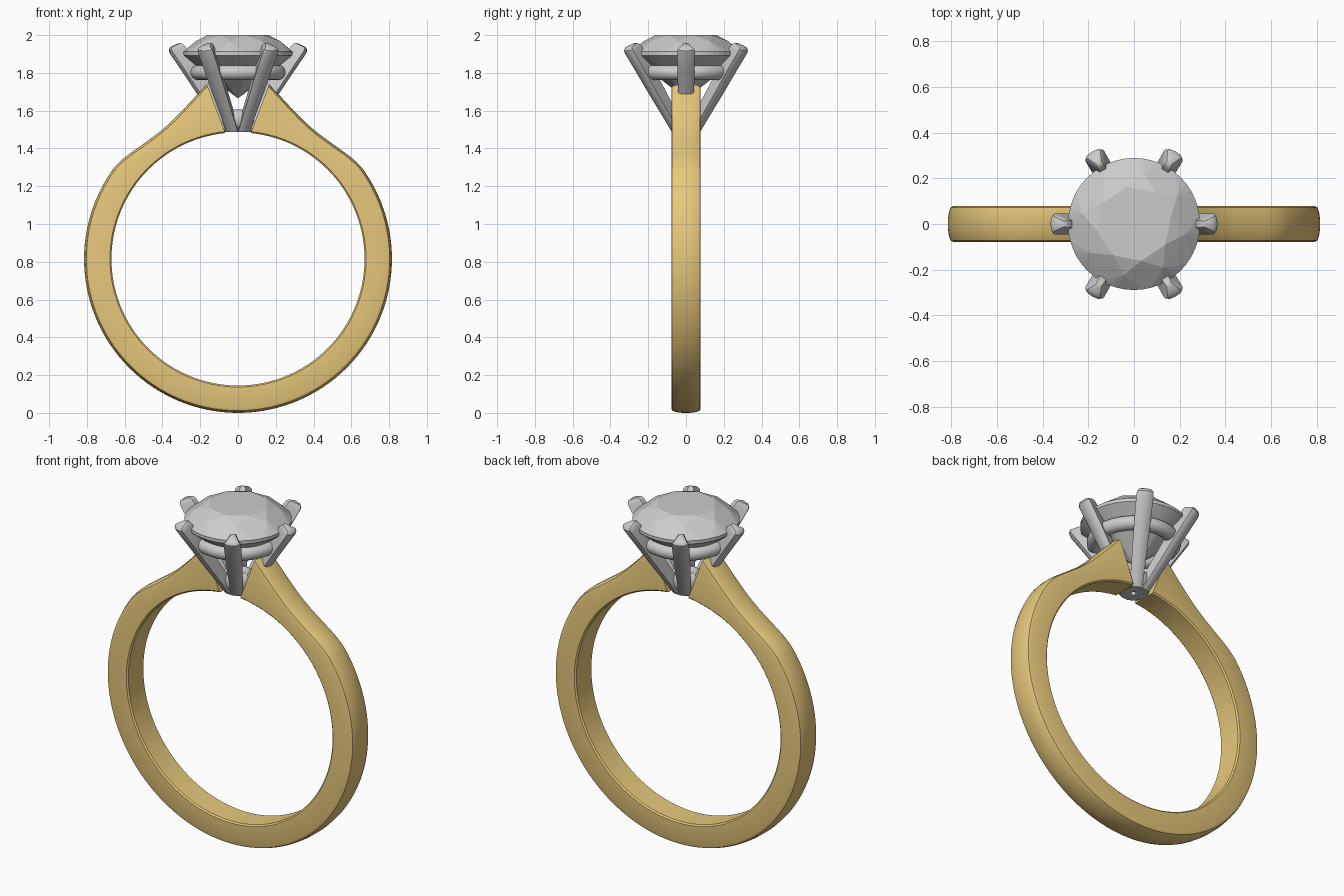
import bpy, bmesh
from math import sin, cos, pi, radians, atan2
from mathutils import Vector

if "Cube" in bpy.data.objects:
    bpy.data.objects.remove(bpy.data.objects["Cube"])


def finish(bm, name, smooth=True, mat=None):
    bmesh.ops.recalc_face_normals(bm, faces=bm.faces)
    me = bpy.data.meshes.new(name)
    bm.to_mesh(me)
    bm.free()
    ob = bpy.data.objects.new(name, me)
    bpy.context.collection.objects.link(ob)
    if mat:
        me.materials.append(mat)
    if smooth:
        bpy.ops.object.select_all(action='DESELECT')
        ob.select_set(True)
        bpy.context.view_layer.objects.active = ob
        bpy.ops.object.shade_smooth_by_angle(angle=radians(35))
    return ob


def loft(bm, sections, closed=False):
    rings = [[bm.verts.new(p) for p in s] for s in sections]
    n = len(rings[0])
    pairs = list(zip(rings, rings[1:])) + ([(rings[-1], rings[0])] if closed else [])
    for a, b in pairs:
        for i in range(n):
            j = (i + 1) % n
            bm.faces.new((a[i], a[j], b[j], b[i]))
    if not closed:
        bm.faces.new(rings[0])
        bm.faces.new(rings[-1])


def catmull(pts, steps):
    out = []
    for i in range(1, len(pts) - 2):
        a, b, c, d = pts[i - 1:i + 3]
        for k in range(steps):
            t = k / steps
            out.append(0.5 * (2 * b + (c - a) * t + (2 * a - 5 * b + 4 * c - d) * t * t
                              + (3 * b - a - 3 * c + d) * t ** 3))
    return out + [pts[-2]]


gold = bpy.data.materials.new("gold")
gold.diffuse_color = (0.80, 0.58, 0.20, 1)
gold.use_nodes = True
gold.node_tree.nodes["Principled BSDF"].inputs["Base Color"].default_value = gold.diffuse_color

# Band: circular shank whose shoulders sweep up to the setting
CZ, R_IN, R_OUT = 0.815, 0.67, 0.815
circle = [Vector((R_OUT * cos(radians(a)), R_OUT * sin(radians(a)))) for a in range(-90, 37, 3)]
shoulder = [Vector((x, z - CZ)) for x, z in
            ((0.60, 1.352), (0.50, 1.425), (0.41, 1.492), (0.32, 1.575), (0.165, 1.74), (0.05, 1.86))]
outer = circle[:-1] + catmull([circle[-2], circle[-1]] + shoulder, 5)
half = []
for o in outer:
    ang = atan2(o.y, o.x)
    if ang > radians(60):                      # slant the end face to follow the side prong
        ang += (ang - radians(60)) * 0.22
    half.append((Vector((cos(ang), sin(ang))) * R_IN, o))
flip = lambda v: Vector((-v.x, v.y))
path = [(flip(i), flip(o)) for i, o in reversed(half[1:])] + half
# (drop below the outer edge, half width)
edge = [(0.026, 0.078), (0.012, 0.073), (0.005, 0.055), (0.0, 0.02)]
sections = []
for i, o in path:
    d = (o - i).normalized()
    right = [(i, 0.070), (i + d * 0.008, 0.078)] + [(o - d * h, w) for h, w in edge]
    sections.append([(p.x, w, p.y + CZ) for p, w in right]
                    + [(p.x, -w, p.y + CZ) for p, w in reversed(right)])
bm = bmesh.new()
loft(bm, sections)
finish(bm, "band", mat=gold)

# Prongs: wedge section, narrow inside and rounded outside, with domed tips
wedge = [(-0.042, -0.016), (-0.005, -0.033), (0.022, -0.047), (0.034, -0.030), (0.038, 0),
         (0.034, 0.030), (0.022, 0.047), (-0.005, 0.033), (-0.042, 0.016)]
spine = [(0.048, 1.487, 0.75), (0.10, 1.58, 0.8), (0.185, 1.71, 0.9), (0.255, 1.82, 0.97),
         (0.322, 1.92, 1.0), (0.331, 1.934, 0.93), (0.336, 1.943, 0.72), (0.338, 1.947, 0.35)]
for k in range(6):
    ca, sa = cos(k * pi / 3), sin(k * pi / 3)
    bm = bmesh.new()
    secs = []
    for n, (r, z, s) in enumerate(spine):
        tilt = 0.0 if n == 0 else -0.5         # base is cut level, the rest square to the spine
        sec = []
        for u, w in wedge:
            rr, zz, ww = r + u * s, z + u * s * tilt, w * s
            sec.append((rr * ca - ww * sa, rr * sa + ww * ca, zz))
        secs.append(sec)
    loft(bm, secs)
    finish(bm, f"prong_{k + 1}")


# Gallery rails: upper seat ring and small base ring
def rail(name, r, z, a, b):
    bm = bmesh.new()
    loft(bm, [[((r + a * cos(t * pi / 8)) * cos(s * pi / 32), (r + a * cos(t * pi / 8)) * sin(s * pi / 32),
                z + b * sin(t * pi / 8)) for t in range(16)] for s in range(64)], closed=True)
    finish(bm, name)


rail("seat_ring", 0.212, 1.802, 0.042, 0.040)
rail("base_ring", 0.055, 1.555, 0.035, 0.050)


# Round brilliant stone: convex hull of facet corners
def corners(n, r, z, off=0.0):
    return [(r * cos((i + off) * 2 * pi / n), r * sin((i + off) * 2 * pi / n), z) for i in range(n)]


bm = bmesh.new()
for p in (corners(8, 0.165, 2.0, 0.25) + corners(8, 0.228, 1.968, 0.75) + corners(48, 0.289, 1.912)
          + corners(48, 0.289, 1.893) + corners(8, 0.10, 1.738, 0.25) + [(0, 0, 1.665)]):
    bm.verts.new(p)
bmesh.ops.convex_hull(bm, input=bm.verts)
finish(bm, "stone", smooth=False)
